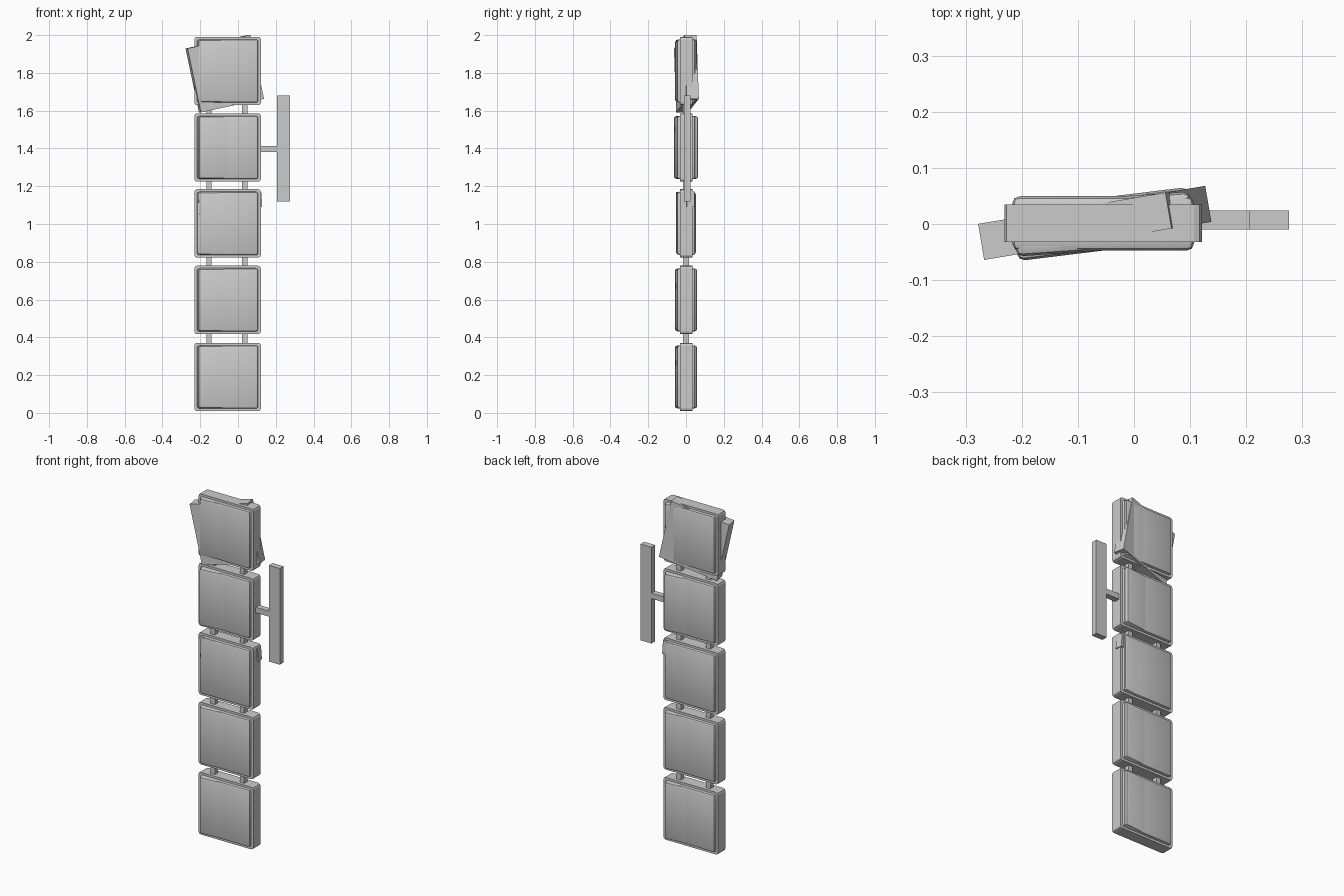
import bpy
import bmesh
from math import radians
from mathutils import Matrix, Vector

cube = bpy.data.objects.get("Cube")
if cube:
    bpy.data.objects.remove(cube, do_unlink=True)

grey = bpy.data.materials.new("light_grey")
grey.use_nodes = True
colour = (0.6, 0.6, 0.6, 1)
grey.diffuse_color = colour
grey.node_tree.nodes["Principled BSDF"].inputs["Base Color"].default_value = colour


def box(name, centre, size, turn=0, tilt=0, corner=0, rim=0):
    """Box with optional chamfered corners (along y) or a rounded rim all over."""
    bm = bmesh.new()
    bmesh.ops.create_cube(bm, size=1, matrix=Matrix.Diagonal((*size, 1)))
    if corner:
        edges = [e for e in bm.edges
                 if abs((e.verts[0].co - e.verts[1].co).normalized().y) > 0.9]
        bmesh.ops.bevel(bm, geom=edges, offset=corner, segments=2,
                        profile=0.5, affect='EDGES')
    if rim:
        bmesh.ops.bevel(bm, geom=bm.edges[:], offset=rim, segments=2,
                        profile=0.5, affect='EDGES')
    mesh = bpy.data.meshes.new(name)
    bm.to_mesh(mesh)
    bm.free()
    mesh.materials.append(grey)
    ob = bpy.data.objects.new(name, mesh)
    ob.location = Vector(centre)
    ob.rotation_euler = (0, radians(tilt), radians(turn))
    bpy.context.collection.objects.link(ob)
    return ob


MID = -0.055                                   # centre line of the panels
heights = [0.19, 0.598, 1.003, 1.405, 1.81]
turns = [5, 5, 2, 7, 4]

# Stacked panels: frame, raised faces and a slightly turned second plate
for i, (z, turn) in enumerate(zip(heights, turns), 1):
    box(f"panel_frame_{i}", (MID, 0.001, z), (0.352, 0.067, 0.362), corner=0.014)
    box(f"panel_faces_{i}", (MID, 0.001, z), (0.324, 0.097, 0.336), rim=0.013)
    box(f"turned_faces_{i}", (MID, 0, z), (0.318, 0.094, 0.332), turn=turn, rim=0.013)

# Loose slab crossing the top panel
box("crooked_slab", (-0.07, 0.002, 1.796), (0.346, 0.065, 0.346), turn=9.5, tilt=-12)

# Small chips showing at the upper edges of the middle panel
box("edge_chip_right", (0.106, 0.022, 1.13), (0.034, 0.04, 0.08), turn=8, tilt=-4)
box("edge_chip_left", (-0.2, -0.032, 1.11), (0.02, 0.04, 0.12), turn=8, tilt=-2)

# Two rods joining the panels
for side, x in (("right", -0.153), ("left", 0.036)):
    box(f"joining_rod_{side}", (x, 0, 1.0), (0.028, 0.03, 1.6))

# Side handle
box("handle_arm", (0.15, 0.007, 1.397), (0.12, 0.034, 0.032))
box("handle_bar", (0.241, 0.007, 1.4), (0.07, 0.034, 0.56))

# Smooth the rounded rims and keep hard edges sharp
for ob in bpy.context.selected_objects:
    ob.select_set(False)
for ob in bpy.context.collection.objects:
    if "faces" in ob.name:
        ob.select_set(True)
        bpy.context.view_layer.objects.active = ob
bpy.ops.object.shade_smooth_by_angle(angle=radians(30))
